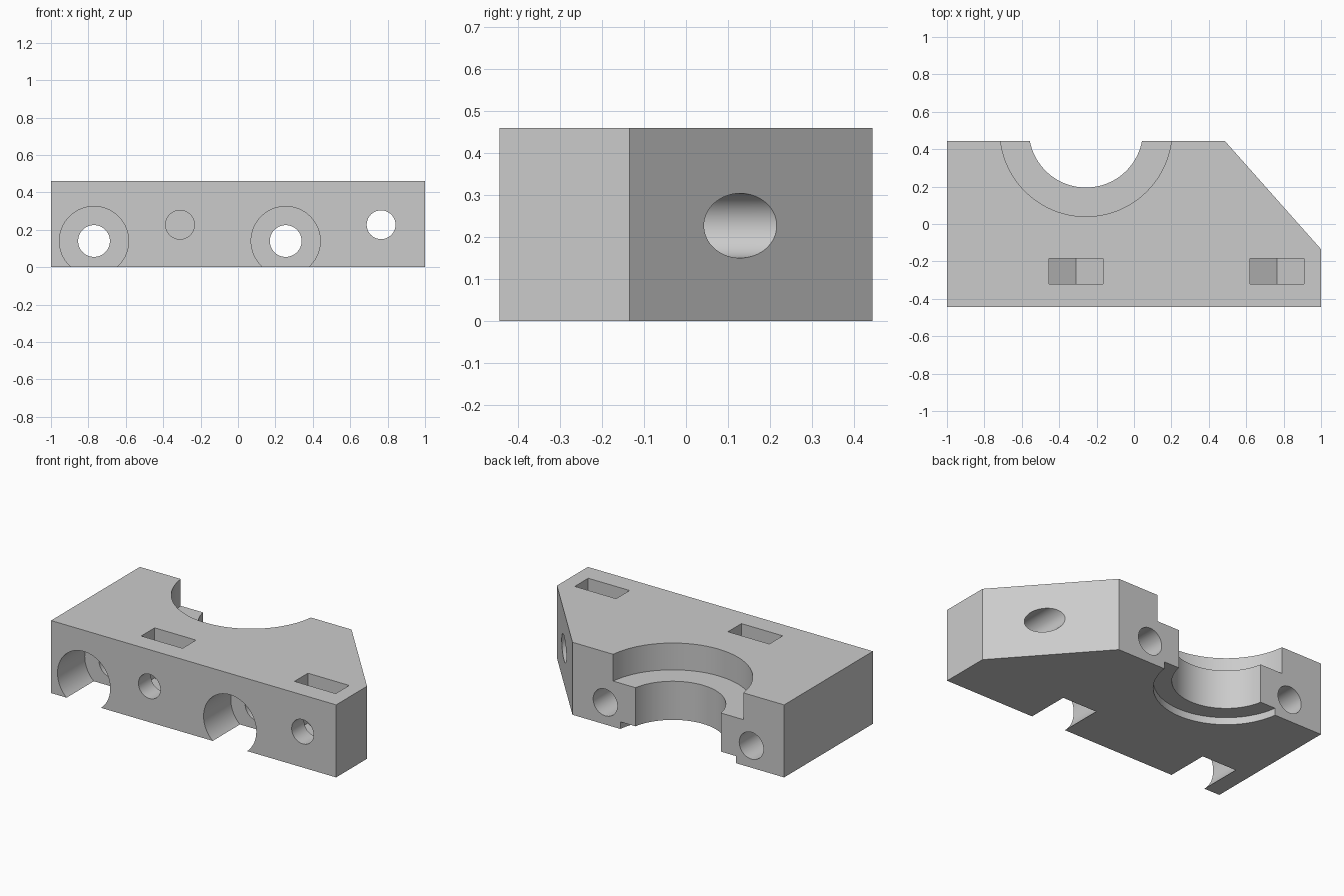
import bpy
import bmesh
import math
from mathutils import Matrix, Vector

if "Cube" in bpy.data.objects:
    bpy.data.objects.remove(bpy.data.objects["Cube"], do_unlink=True)

HEIGHT, FRONT, BACK = 0.46, -0.445, 0.445
BORE = (-0.257, 0.5)
CAP_X, CAP_Z = (-0.77, 0.255), 0.14
NUT_X, NUT_Z = (-0.31, 0.765), 0.227

grey = bpy.data.materials.new("light_grey")
grey.use_nodes = True
grey.diffuse_color = (0.6, 0.6, 0.6, 1)
grey.node_tree.nodes["Principled BSDF"].inputs["Base Color"].default_value = (0.6, 0.6, 0.6, 1)


def prism(name, outline, extrusion):
    """Extrude a closed 3D outline along a vector."""
    bm = bmesh.new()
    face = bm.faces.new([bm.verts.new(p) for p in outline])
    new = bmesh.ops.extrude_face_region(bm, geom=[face])["geom"]
    moved = [v for v in new if isinstance(v, bmesh.types.BMVert)]
    bmesh.ops.translate(bm, vec=Vector(extrusion), verts=moved)
    bmesh.ops.recalc_face_normals(bm, faces=bm.faces)
    mesh = bpy.data.meshes.new(name)
    bm.to_mesh(mesh)
    bm.free()
    mesh.materials.append(grey)
    obj = bpy.data.objects.new(name, mesh)
    bpy.context.collection.objects.link(obj)
    return obj


def circle(radius, count):
    angles = [2 * math.pi * i / count for i in range(count)]
    return [(radius * math.cos(a), radius * math.sin(a)) for a in angles]


def bore(name, radius, z0, z1):
    pts = [(BORE[0] + u, BORE[1] + v, z0) for u, v in circle(radius, 128)]
    return prism(name, pts, (0, 0, z1 - z0))


def drill(name, x, z, radius, y0, y1):
    pts = [(x + u, y0, z + v) for u, v in circle(radius, 64)]
    return prism(name, pts, (0, y1 - y0, 0))


# Block with one bevelled back corner
block = prism("clamp_block", [(-1, FRONT, 0), (1, FRONT, 0), (1, -0.135, 0),
                              (0.485, BACK, 0), (-1, BACK, 0)], (0, 0, HEIGHT))

# Stepped half-round opening
cutters = [bore("bore", 0.305, -0.1, 0.6),
           bore("upper_step", 0.46, 0.29, 0.6),
           bore("lower_step", 0.41, -0.1, 0.045)]

# Through bolts with wide head recesses that break through the base
for x in CAP_X:
    cutters.append(drill("bolt_hole", x, CAP_Z, 0.085, -0.6, 0.6))
    cutters.append(drill("head_recess", x, CAP_Z, 0.185, -0.6, -0.172))

# Screw holes, each crossing a nut slot with a pointed floor
for x, end in zip(NUT_X, (0.0, 0.6)):
    cutters.append(drill("screw_hole", x, NUT_Z, 0.077, -0.6, end))
    w = 0.145
    low, point = NUT_Z - w * math.tan(math.pi / 6), NUT_Z - w / math.cos(math.pi / 6)
    outline = [(x - w, -0.32, 0.6), (x - w, -0.32, low), (x, -0.32, point),
               (x + w, -0.32, low), (x + w, -0.32, 0.6)]
    cutters.append(prism("nut_slot", outline, (0, 0.135, 0)))

# Cut, then bake the result and drop the cutters
for cutter in cutters:
    cutter.hide_render = True
    mod = block.modifiers.new(cutter.name, "BOOLEAN")
    mod.operation, mod.solver, mod.object = "DIFFERENCE", "EXACT", cutter
graph = bpy.context.evaluated_depsgraph_get()
baked = bpy.data.meshes.new_from_object(block.evaluated_get(graph))
block.modifiers.clear()
block.data = baked
for cutter in cutters:
    bpy.data.objects.remove(cutter, do_unlink=True)

bpy.ops.object.select_all(action="DESELECT")
bpy.context.view_layer.objects.active = block
block.select_set(True)
bpy.ops.object.shade_smooth_by_angle(angle=math.radians(25))
